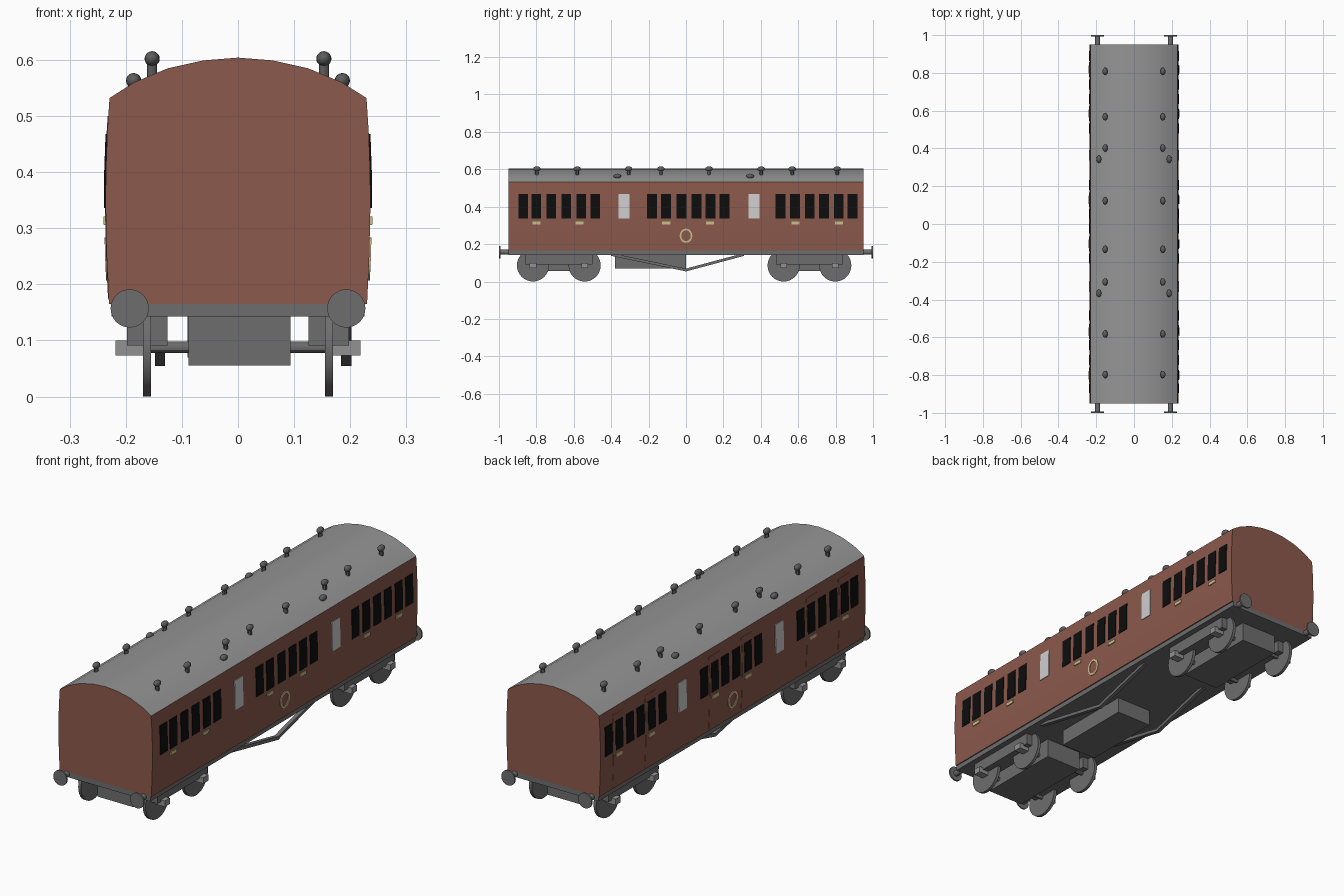
import bpy, bmesh, math
from mathutils import Matrix, Vector

if "Cube" in bpy.data.objects:
    bpy.data.objects.remove(bpy.data.objects["Cube"])


def material(name, r, g, b):
    m = bpy.data.materials.new(name)
    m.diffuse_color = (r, g, b, 1)
    m.use_nodes = True
    m.node_tree.nodes["Principled BSDF"].inputs["Base Color"].default_value = m.diffuse_color
    return m


BROWN = material("body brown", 0.26, 0.10, 0.072)
ROOF = material("roof grey", 0.30, 0.30, 0.30)
FRAME = material("frame grey", 0.155, 0.155, 0.155)
VENT = material("vent grey", 0.11, 0.11, 0.11)
BOXES = material("axle box grey", 0.29, 0.29, 0.29)
GLASS = material("dark glass", 0.004, 0.004, 0.004)
WHITE = material("frosted glass", 0.62, 0.62, 0.62)
GOLD = material("pale gold", 0.60, 0.53, 0.26)


def finish(name, bm, *mats, smooth=False):
    bmesh.ops.recalc_face_normals(bm, faces=bm.faces)
    me = bpy.data.meshes.new(name)
    bm.to_mesh(me)
    bm.free()
    ob = bpy.data.objects.new(name, me)
    bpy.context.collection.objects.link(ob)
    for m in mats:
        me.materials.append(m)
    if smooth:
        bpy.ops.object.select_all(action='DESELECT')
        ob.select_set(True)
        bpy.context.view_layer.objects.active = ob
        bpy.ops.object.shade_smooth_by_angle(angle=math.radians(30))
    return ob


def box(bm, x0, x1, y0, y1, z0, z1):
    mat = Matrix.Translation(((x0 + x1) / 2, (y0 + y1) / 2, (z0 + z1) / 2))
    bmesh.ops.create_cube(bm, size=1, matrix=mat @ Matrix.Diagonal((x1 - x0, y1 - y0, z1 - z0, 1)))


def rod(bm, a, b, r, seg=24):
    a, b = Vector(a), Vector(b)
    rot = (b - a).to_track_quat('Z', 'Y').to_matrix().to_4x4()
    bmesh.ops.create_cone(bm, cap_ends=True, segments=seg, radius1=r, radius2=r,
                          depth=(b - a).length, matrix=Matrix.Translation((a + b) / 2) @ rot)


# Coach body: one cross-section extruded along y, roof faces coloured by height
SIDE = [(0.230, 0.165), (0.234, 0.25), (0.236, 0.34), (0.2355, 0.40), (0.233, 0.47), (0.229, 0.532)]
TOP = [(0.185, 0.560), (0.125, 0.585), (0.062, 0.599)]
half = SIDE + TOP
section = half + [(0, 0.604)] + [(-x, z) for x, z in reversed(half)]
bm = bmesh.new()
face = bm.faces.new([bm.verts.new((x, -0.95, z)) for x, z in section])
ext = bmesh.ops.extrude_face_region(bm, geom=[face])
bmesh.ops.translate(bm, vec=(0, 1.9, 0),
                    verts=[v for v in ext['geom'] if isinstance(v, bmesh.types.BMVert)])
bm.normal_update()
for f in bm.faces:
    c = f.calc_center_median()
    if abs(c.y) < 0.9 and c.z > 0.535:
        f.material_index = 1
    elif abs(c.y) < 0.9 and c.z < 0.17:
        f.material_index = 2
finish("coach_body", bm, BROWN, ROOF, FRAME, smooth=True)


def side_x(z):
    for (xa, za), (xb, zb) in zip(SIDE, SIDE[1:]):
        if z <= zb:
            return xa + (xb - xa) * (z - za) / (zb - za)
    return SIDE[-1][0]


def panel(bm, s, y0, y1, z0, z1, lift):
    """Thin plate that follows the curved side."""
    zs = [z0] + [z for _, z in SIDE if z0 < z < z1] + [z1]
    rows = [[bm.verts.new((s * (side_x(z) + d), y, z))
             for d, y in ((-0.002, y0), (lift, y0), (lift, y1), (-0.002, y1))] for z in zs]
    for a, b in zip(rows, rows[1:]):
        for i in range(4):
            j = (i + 1) % 4
            bm.faces.new((a[i], a[j], b[j], b[i]))
    bm.faces.new(rows[0])
    bm.faces.new(rows[-1])


# Windows, frosted panes, handle plates and doors
WINDOWS = [-0.87, -0.80, -0.72, -0.64, -0.56, -0.485, -0.182, -0.107, -0.024, 0.056,
           0.131, 0.206, 0.505, 0.583, 0.661, 0.738, 0.816, 0.89]
PLATES = [-0.80, -0.57, -0.105, 0.128, 0.585, 0.818]
for s, label in ((1, "right"), (-1, "left")):
    for name, ys, w, z0, z1, mat, lift in (
            ("windows", WINDOWS, 0.052, 0.336, 0.468, GLASS, 0.003),
            ("frosted_windows", (-0.332, 0.364), 0.058, 0.336, 0.468, WHITE, 0.003),
            ("handle_plates", PLATES, 0.044, 0.306, 0.321, GOLD, 0.004)):
        bm = bmesh.new()
        for y in ys:
            panel(bm, s, y - w / 2, y + w / 2, z0, z1, lift)
        finish(label + "_" + name, bm, mat)

    # Plain ring ornament in the middle of the side
    bm = bmesh.new()
    n = 24
    loops = [[bm.verts.new((s * (side_x(0.245 + rz * math.sin(t)) + 0.003), ry * math.cos(t),
                            0.245 + rz * math.sin(t)))
              for t in (2 * math.pi * i / n for i in range(n))]
             for ry, rz in ((0.034, 0.038), (0.025, 0.029))]
    for i in range(n):
        j = (i + 1) % n
        f = bm.faces.new((loops[0][i], loops[0][j], loops[1][j], loops[1][i]))
    ring = bmesh.ops.extrude_face_region(bm, geom=bm.faces[:])
    bmesh.ops.translate(bm, vec=(-s * 0.004, 0, 0),
                        verts=[v for v in ring['geom'] if isinstance(v, bmesh.types.BMVert)])
    finish(label + "_ring", bm, GOLD)

bm = bmesh.new()
for y in PLATES:
    panel(bm, -1, y - 0.04, y + 0.04, 0.175, 0.50, 0.0012)
finish("left_doors", bm, BROWN)

# Roof ventilators: tall ones on stalks, low ones near the eaves
bm = bmesh.new()


def vent(x, y, z, z_foot):
    rod(bm, (x, y, z_foot), (x, y, z), 0.009, 12)
    bmesh.ops.create_uvsphere(bm, u_segments=16, v_segments=10, radius=1,
                              matrix=Matrix.Translation((x, y, z))
                              @ Matrix.Diagonal((0.0135, 0.02, 0.0135, 1)))


for x in (-0.153, 0.153):
    for y in (-0.797, -0.582, -0.307, -0.134, 0.123, 0.402, 0.568, 0.808):
        vent(x, y, 0.602, 0.565)
for x in (-0.186, 0.186):
    for y in (-0.367, 0.343):
        vent(x, y, 0.563, 0.55)
finish("roof_vents", bm, VENT, smooth=True)

# Underframe and equipment box
bm = bmesh.new()
box(bm, -0.225, 0.225, -0.95, 0.95, 0.143, 0.166)
finish("underframe", bm, FRAME)
bm = bmesh.new()
box(bm, -0.09, 0.09, -0.38, 0.0, 0.07, 0.144)
finish("equipment_box", bm, FRAME)

# Truss bars: a shallow V below the floor
bm = bmesh.new()
path = [(-0.40, 0.150), (0.0, 0.067), (0.31, 0.150)]
for x in (-0.139, 0.193):
    rows = [[bm.verts.new((x + dx, y, z + dz))
             for dx, dz in ((-0.009, -0.013), (0.009, -0.013), (0.009, 0.002), (-0.009, 0.002))]
            for y, z in path]
    for a, b in zip(rows, rows[1:]):
        for i in range(4):
            j = (i + 1) % 4
            bm.faces.new((a[i], a[j], b[j], b[i]))
    bm.faces.new(rows[0])
    bm.faces.new(rows[-1])
finish("truss_bars", bm, FRAME)

# Buffers
bm = bmesh.new()
for x in (-0.193, 0.193):
    for e in (-1, 1):
        rod(bm, (x, e * 0.94, 0.157), (x, e * 0.995, 0.157), 0.013, 16)
        rod(bm, (x, e * 0.993, 0.157), (x, e * 1.0, 0.157), 0.034, 32)
finish("buffers", bm, FRAME, smooth=True)

# Bogies: centre box, side frames, wheels, axles and axle boxes
for yc, label in ((-0.68, "front"), (0.66, "rear")):
    bm = bmesh.new()
    box(bm, -0.088, 0.094, yc - 0.20, yc + 0.20, 0.055, 0.144)
    for s in (-1, 1):
        box(bm, s * 0.126, s * 0.198, yc - 0.18, yc + 0.18, 0.091, 0.144)
    finish(label + "_bogie_frame", bm, FRAME)
    wheels, axles = bmesh.new(), bmesh.new()
    for y in (yc - 0.138, yc + 0.138):
        rod(wheels, (-0.16, y, 0.088), (0.16, y, 0.088), 0.010, 12)
        for s in (-1, 1):
            rod(wheels, (s * 0.155, y, 0.086), (s * 0.169, y, 0.086), 0.086, 32)
            box(axles, s * 0.165, s * 0.218, y - 0.018, y + 0.018, 0.073, 0.100)
    finish(label + "_wheels", wheels, FRAME, smooth=True)
    finish(label + "_axle_boxes", axles, BOXES)
